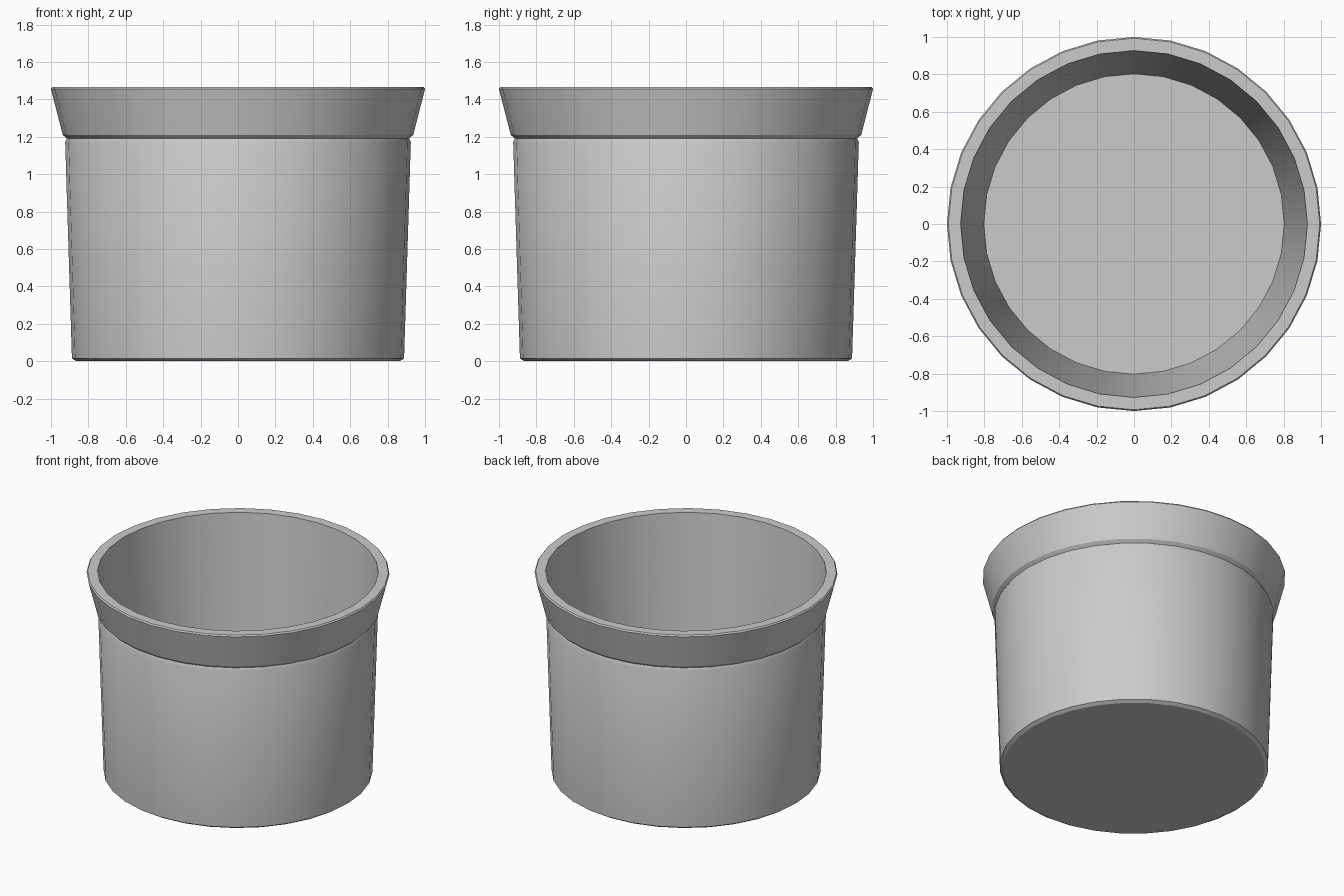
import bpy, bmesh, math

cube = bpy.data.objects.get("Cube")
if cube:
    bpy.data.objects.remove(cube, do_unlink=True)

SIDES = 32

# Plain grey
grey = bpy.data.materials.new("light_grey")
grey.use_nodes = True
color = (0.6, 0.6, 0.6, 1)
grey.diffuse_color = color
grey.node_tree.nodes["Principled BSDF"].inputs["Base Color"].default_value = color


def lathe(name, profile, material):
    """Revolve (radius, z) rings around z, closing both ends with caps."""
    bm = bmesh.new()
    rings = []
    for r, z in profile:
        angles = [2 * math.pi * i / SIDES for i in range(SIDES)]
        rings.append([bm.verts.new((r * math.cos(a), r * math.sin(a), z)) for a in angles])
    for low, high in zip(rings, rings[1:]):
        for i in range(SIDES):
            j = (i + 1) % SIDES
            bm.faces.new((low[i], low[j], high[j], high[i]))
    bm.faces.new(rings[0][::-1])
    bm.faces.new(rings[-1])
    mesh = bpy.data.meshes.new(name)
    bm.to_mesh(mesh)
    bm.free()
    mesh.materials.append(material)
    obj = bpy.data.objects.new(name, mesh)
    bpy.context.collection.objects.link(obj)
    bpy.ops.object.select_all(action="DESELECT")
    obj.select_set(True)
    bpy.context.view_layer.objects.active = obj
    bpy.ops.object.shade_smooth_by_angle(angle=math.radians(30))
    return obj


# Pot: base, tapered wall, groove, flared collar, rim, inner wall and floor
lathe("pot", [
    (0.865, 0), (0.888, 0.015),
    (0.924, 1.17), (0.915, 1.19),
    (0.937, 1.21), (1.0, 1.455), (0.993, 1.465),
    (0.927, 1.465), (0.803, 0.1),
], grey)
